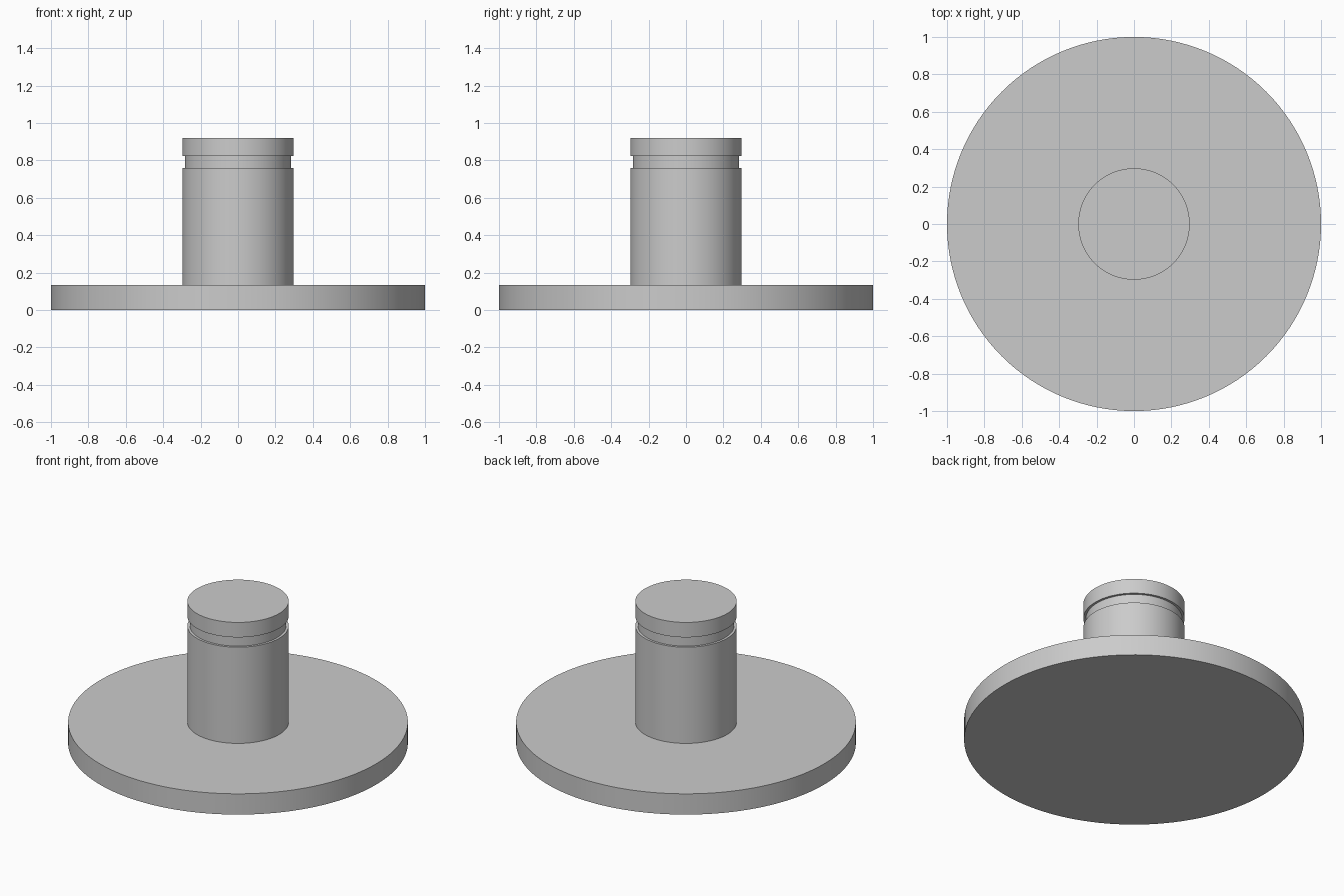
import bpy, bmesh, math

cube = bpy.data.objects.get("Cube")
if cube:
    bpy.data.objects.remove(cube, do_unlink=True)

grey = bpy.data.materials.new("plain_grey")
grey.use_nodes = True
colour = (0.6, 0.6, 0.6, 1)
grey.diffuse_color = colour
grey.node_tree.nodes["Principled BSDF"].inputs["Base Color"].default_value = colour

BASE_R, PIN_R, GROOVE_R = 1.0, 0.298, 0.283
BASE_TOP, GROOVE_LOW, GROOVE_HIGH, PIN_TOP = 0.135, 0.76, 0.824, 0.921
SIDES = 128

# Half outline of the flange and grooved pin, from bottom centre to top centre
profile = [
    (0, 0), (BASE_R, 0), (BASE_R, BASE_TOP),
    (PIN_R, BASE_TOP), (PIN_R, GROOVE_LOW),
    (GROOVE_R, GROOVE_LOW), (GROOVE_R, GROOVE_HIGH),
    (PIN_R, GROOVE_HIGH), (PIN_R, PIN_TOP), (0, PIN_TOP),
]

# Turn the outline around the vertical axis
bm = bmesh.new()
verts = [bm.verts.new((r, 0, z)) for r, z in profile]
edges = [bm.edges.new(pair) for pair in zip(verts, verts[1:])]
bmesh.ops.spin(bm, geom=verts + edges, cent=(0, 0, 0), axis=(0, 0, 1),
               angle=math.tau, steps=SIDES, use_merge=False)
bmesh.ops.remove_doubles(bm, verts=bm.verts, dist=1e-4)
bmesh.ops.recalc_face_normals(bm, faces=bm.faces)

mesh = bpy.data.meshes.new("flanged_pin")
bm.to_mesh(mesh)
bm.free()
mesh.materials.append(grey)
pin = bpy.data.objects.new("flanged_pin", mesh)
bpy.context.collection.objects.link(pin)

# Smooth round walls with sharp rims
bpy.ops.object.select_all(action="DESELECT")
pin.select_set(True)
bpy.context.view_layer.objects.active = pin
bpy.ops.object.shade_smooth_by_angle(angle=math.radians(30))
